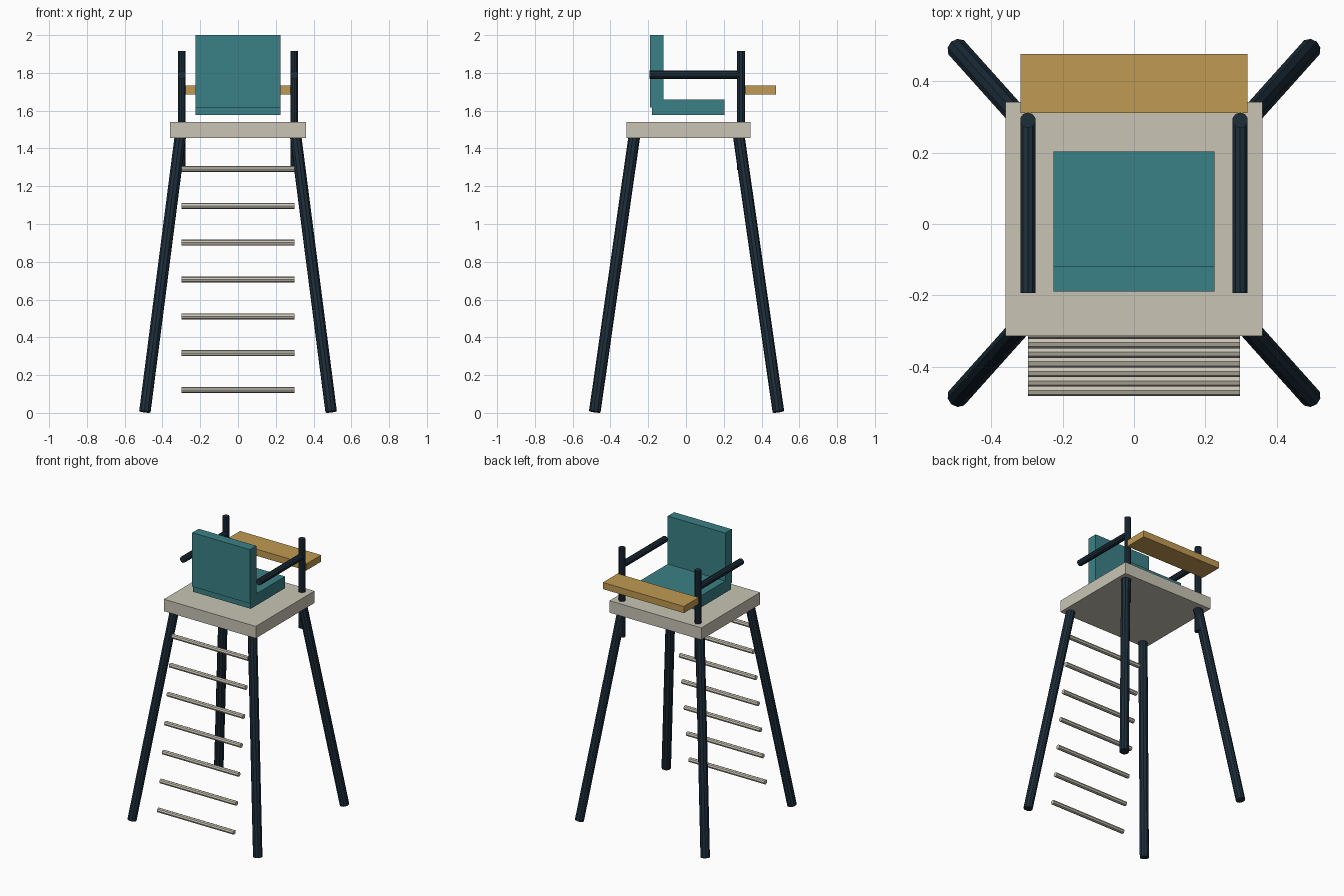
import bpy
from mathutils import Vector

if "Cube" in bpy.data.objects:
    bpy.data.objects.remove(bpy.data.objects["Cube"])


def material(name, rgb):
    m = bpy.data.materials.new(name)
    m.diffuse_color = (*rgb, 1)
    m.use_nodes = True
    m.node_tree.nodes["Principled BSDF"].inputs["Base Color"].default_value = m.diffuse_color
    return m


STONE = material("pale_stone", (0.58, 0.55, 0.46))
TEAL = material("teal", (0.043, 0.22, 0.24))
WOOD = material("tan_wood", (0.53, 0.32, 0.085))
NAVY = material("dark_navy", (0.012, 0.027, 0.042))


def box(name, lo, hi, mat):
    lo, hi = Vector(lo), Vector(hi)
    bpy.ops.mesh.primitive_cube_add(size=1, location=(lo + hi) / 2)
    ob = bpy.context.object
    ob.name = name
    ob.scale = hi - lo
    bpy.ops.object.transform_apply(location=False, rotation=False, scale=True)
    ob.data.materials.append(mat)


def rod(name, a, b, radius, mat, sides=10):
    a, b = Vector(a), Vector(b)
    bpy.ops.mesh.primitive_cylinder_add(vertices=sides, radius=radius,
                                        depth=(b - a).length, location=(a + b) / 2)
    ob = bpy.context.object
    ob.name = name
    ob.rotation_euler = (b - a).to_track_quat('Z', 'Y').to_euler()
    ob.data.materials.append(mat)


# Platform
box("platform", (-0.36, -0.315, 1.455), (0.36, 0.342, 1.54), STONE)

# Chair seat and backrest
box("seat", (-0.226, -0.18, 1.577), (0.226, 0.204, 1.66), TEAL)
box("backrest", (-0.226, -0.19, 1.618), (0.226, -0.118, 2.0), TEAL)

# Board fixed to the back posts
box("rear_board", (-0.318, 0.312, 1.685), (0.318, 0.477, 1.732), WOOD)

for sx, side in ((-1, "left"), (1, "right")):
    # Splayed legs
    for sy, end in ((-1, "front"), (1, "back")):
        rod(f"{end}_{side}_leg", (sx * 0.493, 0.003 + sy * 0.486, 0.006),
            (sx * 0.302, 0.003 + sy * 0.273, 1.49), 0.031, NAVY)
    # Back post and arm rail
    rod(f"{side}_post", (sx * 0.298, 0.291, 1.285), (sx * 0.298, 0.291, 1.915), 0.022, NAVY)
    rod(f"{side}_arm_rail", (sx * 0.298, -0.193, 1.79), (sx * 0.298, 0.291, 1.79), 0.022, NAVY)

# Ladder rungs following the slope of the front legs
for i in range(7):
    z = 0.121 + i * 0.195
    y = -0.467 + i * 0.0268
    rod(f"rung_{i + 1}", (-0.298, y, z), (0.298, y, z), 0.016, STONE, 8)
